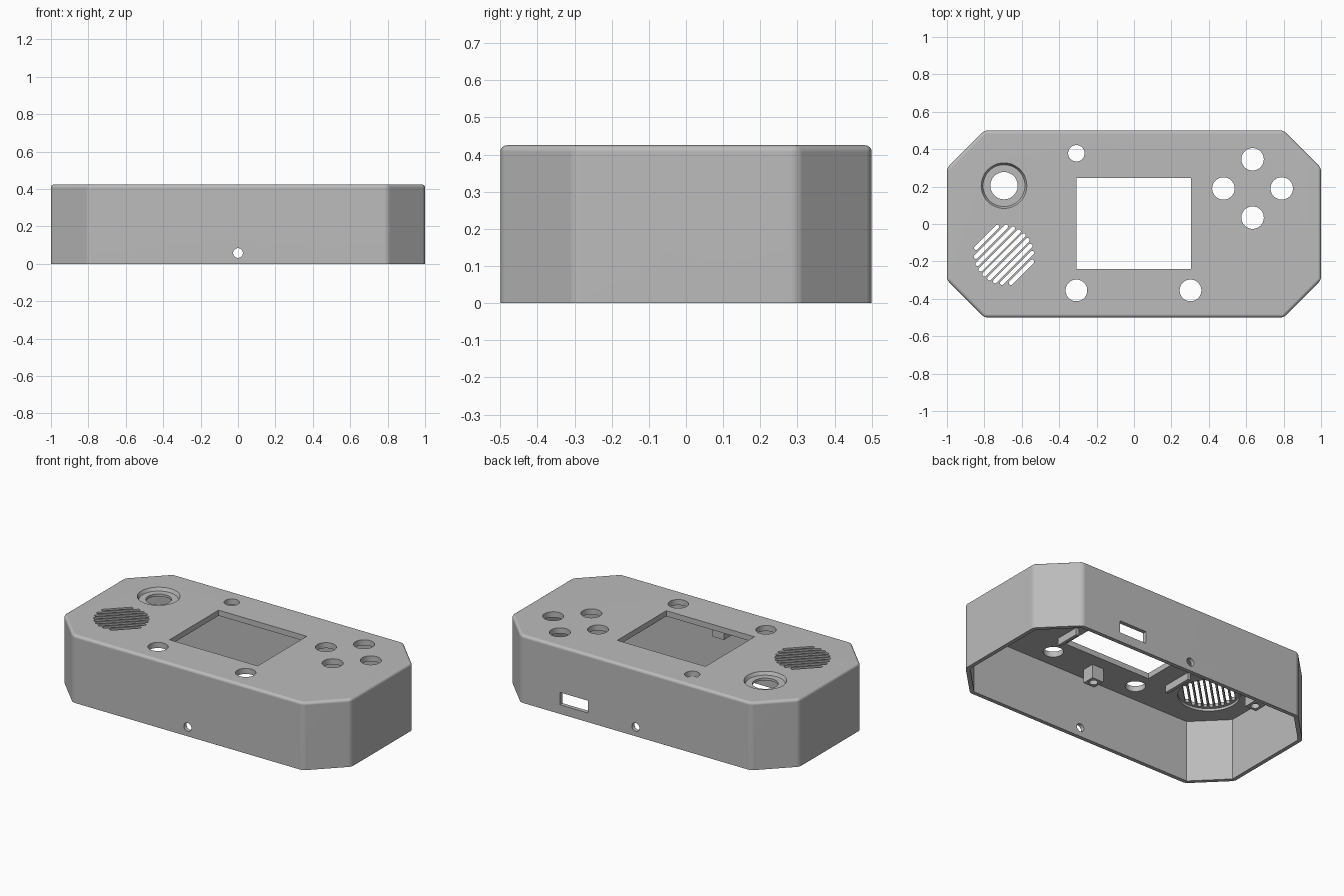
import bpy, bmesh, math
from mathutils import Matrix, Vector

cube = bpy.data.objects.get("Cube")
if cube:
    bpy.data.objects.remove(cube, do_unlink=True)

HEIGHT = 0.425
CEILING = 0.39
WALL = 0.025

grey = bpy.data.materials.new("plain grey")
grey.use_nodes = True
grey.diffuse_color = (0.5, 0.5, 0.5, 1)
grey.node_tree.nodes["Principled BSDF"].inputs["Base Color"].default_value = (0.5, 0.5, 0.5, 1)


def to_object(name, bm):
    bmesh.ops.recalc_face_normals(bm, faces=bm.faces)
    mesh = bpy.data.meshes.new(name)
    bm.to_mesh(mesh)
    bm.free()
    mesh.materials.append(grey)
    obj = bpy.data.objects.new(name, mesh)
    bpy.context.collection.objects.link(obj)
    return obj


def prism(outline, z0, z1):
    bm = bmesh.new()
    face = bm.faces.new([bm.verts.new((x, y, z0)) for x, y in outline])
    top = bmesh.ops.extrude_face_region(bm, geom=[face])["geom"]
    verts = [v for v in top if isinstance(v, bmesh.types.BMVert)]
    bmesh.ops.translate(bm, verts=verts, vec=(0, 0, z1 - z0))
    return bm


def octagon(inset):
    k = inset * math.tan(math.pi / 8)
    a, b, c, d = 1 - inset, 0.3 - k, 0.8 - k, 0.5 - inset
    return [(a, -b), (a, b), (c, d), (-c, d), (-a, b), (-a, -b), (-c, -d), (c, -d)]


def box(name, x0, x1, y0, y1, z0, z1):
    return to_object(name, prism([(x0, y0), (x1, y0), (x1, y1), (x0, y1)], z0, z1))


def cylinder(name, centre, r, depth, axis="Z", r_top=None, sides=48):
    bm = bmesh.new()
    bmesh.ops.create_cone(bm, cap_ends=True, segments=sides, radius1=r,
                          radius2=r if r_top is None else r_top, depth=depth)
    turn = Vector((0, 0, 1)).rotation_difference(
        {"X": Vector((1, 0, 0)), "Y": Vector((0, 1, 0)), "Z": Vector((0, 0, 1))}[axis])
    bm.transform(Matrix.Translation(centre) @ turn.to_matrix().to_4x4())
    return to_object(name, bm)


def slot(name, centre, half, r):
    # Rounded diagonal slot through the top plate
    outline = []
    for side in (1, -1):
        for i in range(9):
            a = -math.pi / 2 + math.pi * i / 8
            outline.append((side * (half - r + r * math.cos(a)), side * r * math.sin(a)))
    bm = prism(outline, CEILING - 0.1, HEIGHT + 0.1)
    bm.transform(Matrix.Translation(centre) @ Matrix.Rotation(math.pi / 4, 4, "Z"))
    return to_object(name, bm)


def cut(target, cutter):
    cutter.hide_render = True
    bpy.context.view_layer.objects.active = target
    mod = target.modifiers.new("cut", "BOOLEAN")
    mod.operation = "DIFFERENCE"
    mod.solver = "EXACT"
    mod.object = cutter
    bpy.ops.object.modifier_apply(modifier=mod.name)
    bpy.data.objects.remove(cutter, do_unlink=True)


# Outer shell with rounded top and upright edges
bm = prism(octagon(0), 0, HEIGHT)
edges = [e for e in bm.edges if max(v.co.z for v in e.verts) > 0.1]
bmesh.ops.bevel(bm, geom=edges, offset=0.018, segments=4, profile=0.5, affect="EDGES")
case = to_object("case_shell", bm)
cut(case, to_object("cavity", prism(octagon(WALL), -0.1, CEILING)))

# Screen window and rear port
cut(case, box("window", -0.308, 0.305, -0.24, 0.247, 0.3, 0.5))
cut(case, box("port", 0.33, 0.525, 0.4, 0.6, 0.058, 0.135))

# Button and lamp holes
holes = [(-0.308, 0.378, 0.044), (-0.308, -0.355, 0.058), (0.302, -0.355, 0.058)]
for i in range(4):
    a = i * math.pi / 2
    holes.append((0.634 + 0.156 * math.cos(a), 0.19 + 0.156 * math.sin(a), 0.06))
for x, y, r in holes:
    cut(case, cylinder("button_hole", (x, y, 0.4), r, 0.2))

# Thumbstick recess with a sloped rim
STICK = (-0.695, 0.205)
cut(case, cylinder("stick_recess", (*STICK, HEIGHT), 0.112, 0.04, r_top=0.132))
cut(case, cylinder("stick_hole", (*STICK, 0.4), 0.073, 0.2))

# Speaker recess underneath and diagonal grille
SPEAKER = Vector((-0.695, -0.165, 0))
cut(case, cylinder("speaker_recess", SPEAKER + Vector((0, 0, CEILING - 0.035)), 0.178, 0.1))
for i in range(-4, 5):
    d = i * 0.033
    half = math.sqrt(0.163 ** 2 - d ** 2) - 0.004
    step = Vector((d, -d, 0)) * math.sqrt(0.5)
    cut(case, slot("grille_slot", SPEAKER + step, half, 0.011))

# Screw holes in the four walls
for s in (-1, 1):
    cut(case, cylinder("end_screw_hole", (s, 0, 0.058), 0.026, 0.2, "X", sides=32))
    cut(case, cylinder("side_screw_hole", (0, s * 0.5, 0.058), 0.026, 0.2, "Y", sides=32))

# Inner mounting posts with pilot holes
parts = [case]
for name, x, y in (("front_post", 0, -0.36), ("stick_post", -0.878, 0.026)):
    post = box(name, x - 0.04, x + 0.04, y - 0.04, y + 0.04, 0.303, CEILING + 0.01)
    cut(post, cylinder("pilot_hole", (x, y, 0.3), 0.025, 0.12, sides=24))
    parts.append(post)

# Ribs that hold the screen board
parts.append(box("left_screen_rib", 0.36, 0.38, -0.22, -0.06, 0.345, CEILING + 0.01))
parts.append(box("right_screen_rib", -0.455, -0.435, -0.24, -0.04, 0.345, CEILING + 0.01))

# Smooth curves, crisp corners
for obj in parts:
    bpy.ops.object.select_all(action="DESELECT")
    obj.select_set(True)
    bpy.context.view_layer.objects.active = obj
    bpy.ops.object.shade_smooth_by_angle(angle=math.radians(30))
mod = case.modifiers.new("even_normals", "WEIGHTED_NORMAL")
mod.keep_sharp = True
